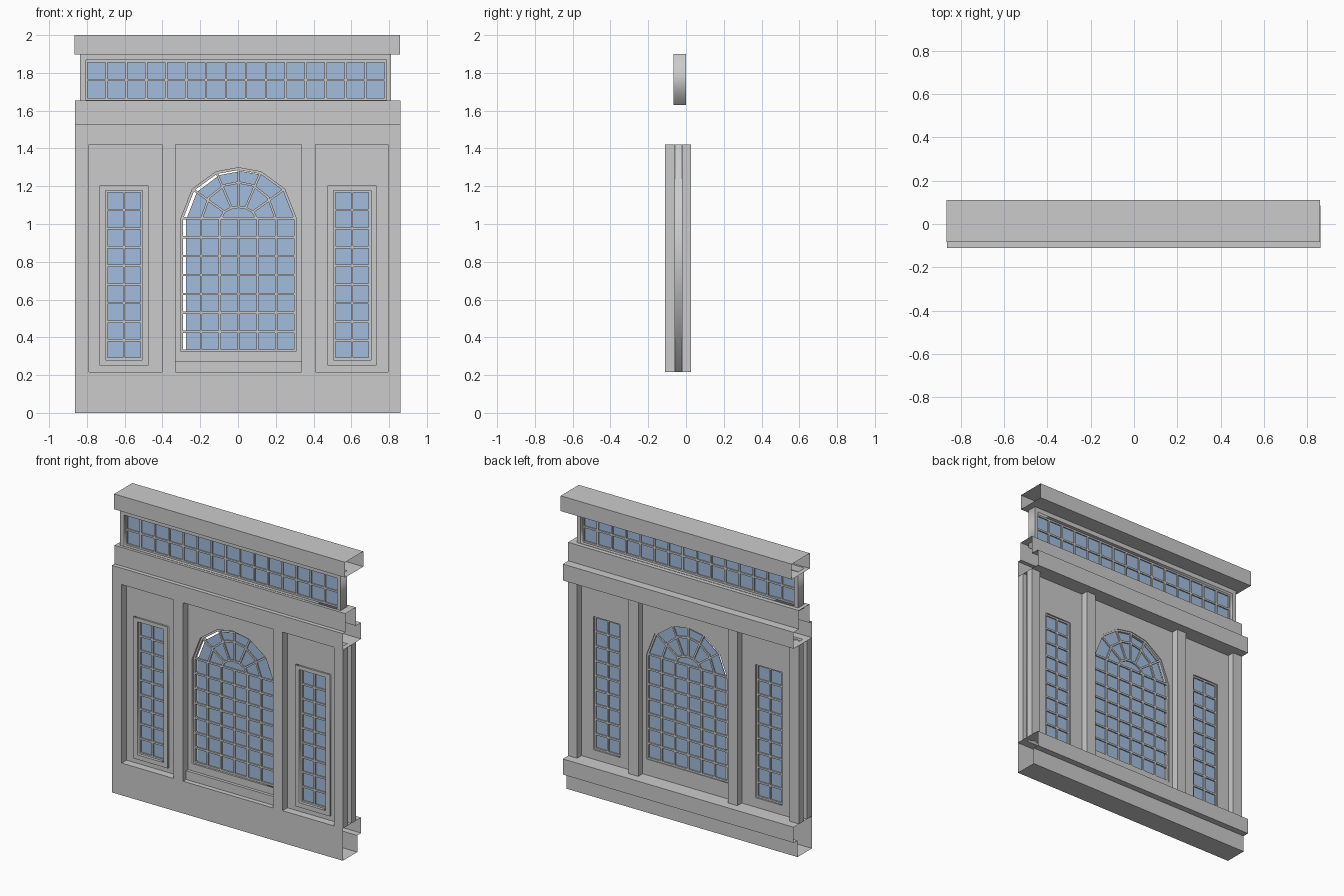
import bpy, bmesh, math
from mathutils import Vector, Matrix

if "Cube" in bpy.data.objects:
    bpy.data.objects.remove(bpy.data.objects["Cube"])

glass_mat = bpy.data.materials.new("blue_glass")
glass_mat.diffuse_color = (0.36, 0.51, 0.73, 1)
glass_mat.use_nodes = True
glass_mat.node_tree.nodes["Principled BSDF"].inputs["Base Color"].default_value = glass_mat.diffuse_color


def finish(bm, name, mat=None):
    me = bpy.data.meshes.new(name)
    bm.to_mesh(me)
    bm.free()
    ob = bpy.data.objects.new(name, me)
    bpy.context.collection.objects.link(ob)
    if mat:
        me.materials.append(mat)
    return ob


def add_box(bm, x0, x1, y0, y1, z0, z1):
    m = Matrix.Translation(((x0 + x1) / 2, (y0 + y1) / 2, (z0 + z1) / 2)) \
        @ Matrix.Diagonal((x1 - x0, y1 - y0, z1 - z0, 1))
    bmesh.ops.create_cube(bm, size=1, matrix=m)


def box(name, *dims):
    bm = bmesh.new()
    add_box(bm, *dims)
    return finish(bm, name)


def beam(name, profile, x0, x1):
    """Open-ended moulding: closed (y, z) profile swept along x."""
    bm = bmesh.new()
    a = [bm.verts.new((x0, y, z)) for y, z in profile]
    b = [bm.verts.new((x1, y, z)) for y, z in profile]
    n = len(a)
    for i in range(n):
        j = (i + 1) % n
        bm.faces.new((a[i], a[j], b[j], b[i]))
    # profiles run clockwise seen from +x, so the sides face outward
    return finish(bm, name)


def plate(name, outlines, y0, y1, mat=None):
    """Flat plate in the xz plane; outlines after the first are holes."""
    cu = bpy.data.curves.new(name, 'CURVE')
    cu.dimensions = '2D'
    cu.fill_mode = 'BOTH'
    cu.extrude = (y1 - y0) / 2
    for pts in outlines:
        s = cu.splines.new('POLY')
        s.points.add(len(pts) - 1)
        for p, (x, z) in zip(s.points, pts):
            p.co = (x, z, 0, 1)
        s.use_cyclic_u = True
    ob = bpy.data.objects.new(name, cu)
    bpy.context.collection.objects.link(ob)
    ob.location.y = (y0 + y1) / 2
    ob.rotation_euler.x = math.pi / 2
    bpy.ops.object.select_all(action='DESELECT')
    ob.select_set(True)
    bpy.context.view_layer.objects.active = ob
    bpy.ops.object.convert(target='MESH')
    ob = bpy.context.view_layer.objects.active
    if mat:
        ob.data.materials.clear()
        ob.data.materials.append(mat)
    return ob


def rect(x0, x1, z0, z1):
    return [(x0, z0), (x1, z0), (x1, z1), (x0, z1)]


def bars(name, segments, y, w=0.012, d=0.02):
    """Glazing bars: one square-section bar per (x, z) segment."""
    bm = bmesh.new()
    for p, q in segments:
        v = Vector((q[0] - p[0], 0, q[1] - p[1]))
        ang = math.atan2(v.z, v.x)
        m = Matrix.Translation(((p[0] + q[0]) / 2, y, (p[1] + q[1]) / 2)) \
            @ Matrix.Rotation(-ang, 4, 'Y') @ Matrix.Diagonal((v.length + w * .8, d, w, 1))
        bmesh.ops.create_cube(bm, size=1, matrix=m)
    return finish(bm, name)


def grid(x0, x1, z0, z1, nx, nz):
    segs = []
    for i in range(nx + 1):
        x = x0 + (x1 - x0) * i / nx
        segs.append(((x, z0), (x, z1)))
    for k in range(nz + 1):
        z = z0 + (z1 - z0) * k / nz
        segs.append(((x0, z), (x1, z)))
    return segs


F = -0.11  # front plane

# Base, entablature and cornice (hollow mouldings with open ends)
beam("base", [(F, 0), (F, .217), (.085, .217), (.085, .112), (.043, .112), (.043, 0)], -.862, .859)
beam("entablature", [(F, 1.42), (F, 1.53), (-.083, 1.53), (-.083, 1.655),
                     (.028, 1.655), (.028, 1.53), (.085, 1.53), (.085, 1.42)], -.862, .859)
beam("cornice", [(-.083, 1.897), (-.083, 2), (.11, 2), (.11, 1.897)], -.865, .857)

# Piers on the front and back of the wall
for i, (x0, x1) in enumerate([(-.862, -.79), (-.402, -.332), (.337, .409), (.793, .859)]):
    box(f"front_pier_{i}", x0, x1, F, -.058, .217, 1.42)
    box(f"back_pier_{i}", x0, x1, -.02, .027, .217, 1.42)


# Arch outline: six-sided head on straight jambs
CX, SPRING = .003, 1.03


def arc(r, h):
    pts = [(1, 0), (.80, .58), (.39, .92), (0, 1), (-.39, .92), (-.80, .58), (-1, 0)]
    return [(CX + r * x, SPRING + h * z) for x, z in pts]


arch = [(CX - .305, .324), (CX + .305, .324)] + arc(.305, .268)

# Main wall with three openings
sides = {"left": (-.702, -.505), "right": (.505, .703)}
holes = [rect(x0, x1, .281, 1.178) for x0, x1 in sides.values()]
plate("wall", [rect(-.83, .83, .217, 1.42)] + holes + [arch], -.058, -.02)
box("arch_sill", -.332, .337, -.078, -.05, .217, .276)

# Side windows
for side, (x0, x1) in sides.items():
    plate(f"{side}_window_frame", [rect(x0 - .03, x1 + .03, .25, 1.203), rect(x0, x1, .281, 1.178)], -.07, -.05)
    plate(f"{side}_window_glass", [rect(x0, x1, .281, 1.178)], -.042, -.038, glass_mat)
    bars(f"{side}_window_bars", grid(x0 + .005, x1 - .005, .286, 1.173, 2, 9), -.04)

# Arched window: glass sits slightly to the right, leaving a slit on the left
head = [(x + .013, z - .012) for x, z in arc(.292, .262)]
plate("arch_glass", [[(-.276, .33), (.308, .33)] + head], -.037, -.033, glass_mat)
outer, mid, inner = arc(.299, .262), arc(.196, .19), arc(.095, .06)
segs = grid(CX - .299, CX + .299, .33, SPRING, 6, 7)
for ring in (outer, mid, inner):
    segs += list(zip(ring, ring[1:]))
segs += list(zip(inner[1:-1], outer[1:-1]))
bars("arch_bars", segs, -.035)

# Transom light under the cornice
plate("transom_frame", [rect(-.836, .811, 1.63, 1.9), rect(-.806, .785, 1.657, 1.867)], -.065, 0)
plate("transom_glass", [rect(-.806, .785, 1.657, 1.867)], -.035, -.031, glass_mat)
bars("transom_bars", grid(-.802, .781, 1.662, 1.862, 15, 2), -.033)

# Consistent outward normals on the hollow mouldings
for n in ("base", "entablature", "cornice"):
    me = bpy.data.objects[n].data
    bm = bmesh.new()
    bm.from_mesh(me)
    front = min(bm.faces, key=lambda f: f.calc_center_median().y)
    bm.normal_update()
    if front.normal.y > 0:
        bmesh.ops.reverse_faces(bm, faces=bm.faces[:])
    bm.to_mesh(me)
    bm.free()
